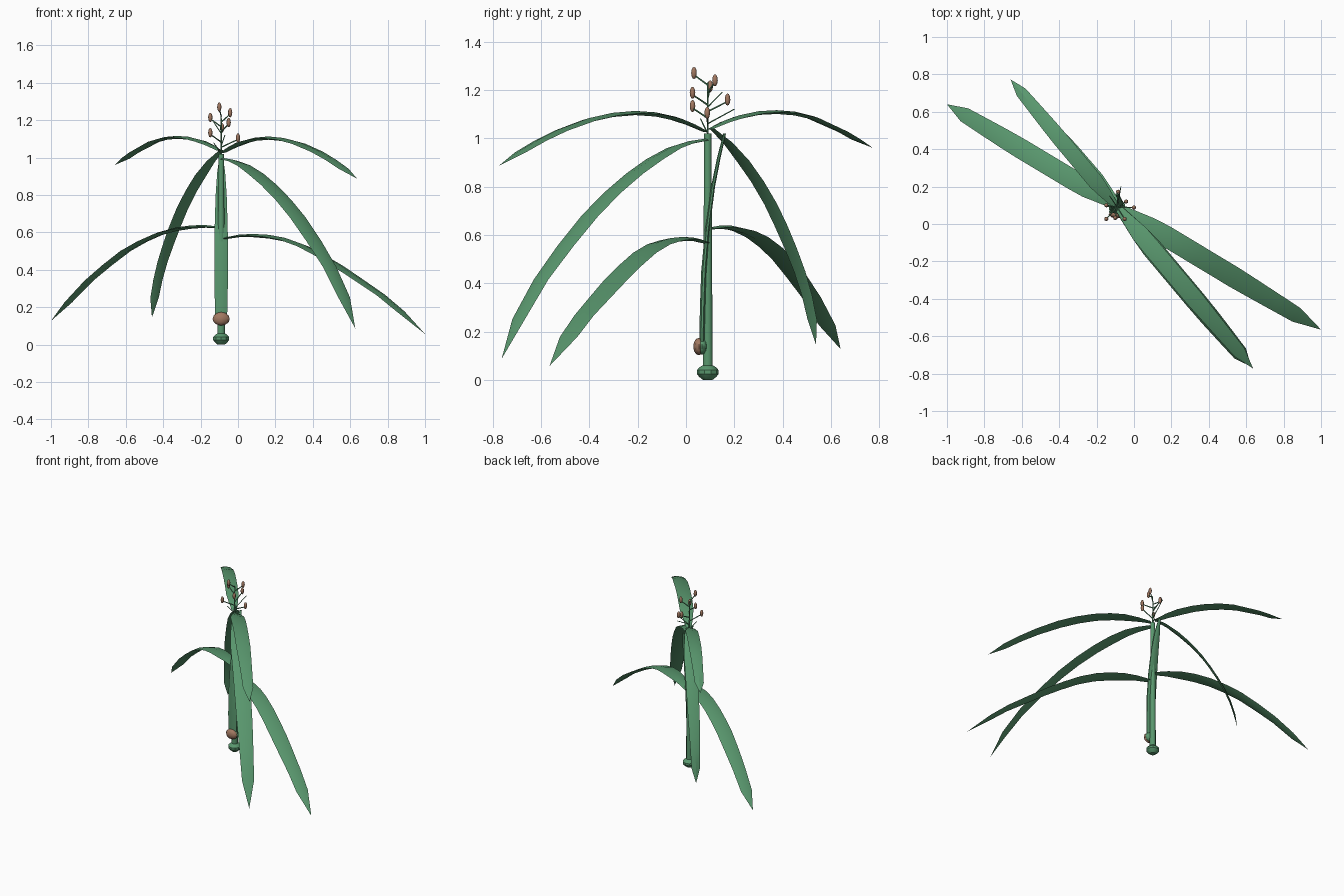
import bpy, bmesh, math
from mathutils import Vector, Matrix

if "Cube" in bpy.data.objects:
    bpy.data.objects.remove(bpy.data.objects["Cube"])


def material(name, rgb):
    m = bpy.data.materials.new(name)
    m.diffuse_color = (*rgb, 1)
    m.use_nodes = True
    m.node_tree.nodes["Principled BSDF"].inputs["Base Color"].default_value = m.diffuse_color
    return m


GREEN = material("leaf green", (0.10, 0.31, 0.155))
BROWN = material("anther brown", (0.36, 0.19, 0.12))
SX, SY = -0.09, 0.09          # stem axis


def finish(name, bm, mat, angle=50):
    bmesh.ops.recalc_face_normals(bm, faces=bm.faces)
    me = bpy.data.meshes.new(name)
    bm.to_mesh(me)
    bm.free()
    me.materials.append(mat)
    ob = bpy.data.objects.new(name, me)
    bpy.context.collection.objects.link(ob)
    bpy.context.view_layer.objects.active = ob
    ob.select_set(True)
    bpy.ops.object.shade_smooth_by_angle(angle=math.radians(angle))
    ob.select_set(False)
    return ob


def tube(name, sections, mat, sides=8, angle=50):
    """Upright loft: each section is (x, y, z, half width x, half width y)."""
    bm = bmesh.new()
    rings = []
    for x, y, z, rx, ry in sections:
        rings.append([bm.verts.new((x + rx * math.cos(a), y + ry * math.sin(a), z))
                      for a in (2 * math.pi * (i + 0.5) / sides for i in range(sides))])
    for a, b in zip(rings, rings[1:]):
        for i in range(sides):
            j = (i + 1) % sides
            bm.faces.new((a[i], a[j], b[j], b[i]))
    bm.faces.new(rings[0][::-1])
    bm.faces.new(rings[-1])
    return finish(name, bm, mat, angle)


def ellipsoid(name, centre, radii, mat):
    bm = bmesh.new()
    bmesh.ops.create_uvsphere(bm, u_segments=8, v_segments=6, radius=1,
                              matrix=Matrix.Translation(centre) @ Matrix.Diagonal((*radii, 1)))
    return finish(name, bm, mat, 60)


def rod(name, p, q, r, mat):
    p, q = Vector(p), Vector(q)
    d = q - p
    bm = bmesh.new()
    rot = d.to_track_quat('Z', 'Y').to_matrix().to_4x4()
    bmesh.ops.create_cone(bm, cap_ends=True, segments=5, radius1=r, radius2=r * 0.8,
                          depth=d.length, matrix=Matrix.Translation((p + q) / 2) @ rot)
    return finish(name, bm, mat)


def leaf(name, start, tip, arc, half):
    """Thin keeled blade arching outward; arc holds (fraction outward, height)."""
    s, t = Vector((*start, 0)), Vector((*tip, 0))
    side = (t - s).normalized().cross(Vector((0, 0, 1)))
    pts = [s.lerp(t, f) + Vector((0, 0, z)) for f, z in arc]
    run = [0]
    for a, b in zip(pts, pts[1:]):
        run.append(run[-1] + (b - a).length)
    bm = bmesh.new()
    rows = []
    for i, (p, r) in enumerate(zip(pts[:-1], run)):
        u = r / run[-1]
        w = half * (0.4 + 0.6 * min(1, u / 0.16)) * (1 - 0.32 * max(0, (u - 0.55) / 0.4))
        up = side.cross(pts[i + 1] - pts[max(i - 1, 0)]).normalized()
        rows.append([bm.verts.new(v) for v in (p - side * w - up * 0.13 * w, p + up * 0.003,
                                               p + side * w - up * 0.13 * w, p - up * 0.3 * w)])
    for a, b in zip(rows, rows[1:]):
        for i in range(4):
            j = (i + 1) % 4
            bm.faces.new((a[i], a[j], b[j], b[i]))
    end = bm.verts.new(pts[-1])
    for i in range(4):
        bm.faces.new((rows[-1][i], rows[-1][(i + 1) % 4], end))
    bm.faces.new(rows[0][::-1])
    return finish(name, bm, GREEN, 25)


# Stem and swollen foot
tube("stem", [(SX, SY, 0.04, 0.022, 0.022), (SX, SY, 0.55, 0.019, 0.019),
              (SX, SY, 1.02, 0.016, 0.016)], GREEN)
tube("foot", [(SX, SY, z, r, r) for z, r in
              ((0, 0.02), (0.012, 0.035), (0.025, 0.045), (0.04, 0.045),
               (0.052, 0.034), (0.06, 0.022))], GREEN, 10, 35)

# Long sheath hugging the stem, leaning back at the top
tube("sheath", [(SX, y, z, rx, ry) for y, z, rx, ry in
                ((0.066, 0.13, 0.034, 0.010), (0.068, 0.28, 0.038, 0.012),
                 (0.074, 0.45, 0.039, 0.012), (0.088, 0.62, 0.038, 0.010),
                 (0.112, 0.8, 0.032, 0.009), (0.136, 0.92, 0.023, 0.008),
                 (0.160, 1.02, 0.008, 0.006))], GREEN)

# Knob at the foot of the sheath, brown in front and green behind
ellipsoid("knob", (SX, 0.053, 0.138), (0.046, 0.023, 0.036), BROWN)
ellipsoid("knob_cup", (SX, 0.066, 0.138), (0.045, 0.024, 0.034), GREEN)

# Arching leaves
leaf("top_back_leaf", (-0.1, 0.1), (-0.66, 0.773),
     [(0, 1.04), (0.09, 1.07), (0.18, 1.092), (0.30, 1.109), (0.41, 1.113), (0.52, 1.107),
      (0.63, 1.089), (0.82, 1.03), (0.9, 0.998), (1, 0.96)], 0.042)
leaf("top_front_leaf", (-0.08, 0.08), (0.637, -0.773),
     [(0, 1.03), (0.07, 1.06), (0.15, 1.087), (0.24, 1.104), (0.34, 1.11), (0.45, 1.102),
      (0.565, 1.08), (0.7, 1.037), (0.8, 0.995), (0.9, 0.945), (1, 0.887)], 0.048)
leaf("front_drooping_leaf", (-0.08, 0.08), (0.627, -0.763),
     [(0, 0.995), (0.08, 0.985), (0.155, 0.965), (0.25, 0.92), (0.35, 0.86), (0.46, 0.78),
      (0.57, 0.685), (0.69, 0.56), (0.81, 0.42), (0.92, 0.255), (1, 0.087)], 0.055)
leaf("back_drooping_leaf", (-0.09, 0.11), (-0.46, 0.538),
     [(0, 1.04), (0.15, 0.985), (0.3, 0.91), (0.44, 0.825), (0.57, 0.73), (0.67, 0.64),
      (0.76, 0.55), (0.85, 0.45), (0.92, 0.35), (0.97, 0.25), (1, 0.145)], 0.041)
leaf("low_back_leaf", (-0.1, 0.1), (-1.0, 0.64),
     [(0, 0.628), (0.08, 0.636), (0.165, 0.635), (0.26, 0.623), (0.36, 0.598), (0.46, 0.558),
      (0.56, 0.507), (0.67, 0.43), (0.78, 0.345), (0.9, 0.23), (1, 0.127)], 0.054)
leaf("low_front_leaf", (-0.07, 0.08), (1.0, -0.565),
     [(0, 0.57), (0.07, 0.585), (0.14, 0.589), (0.22, 0.584), (0.3, 0.568), (0.39, 0.533),
      (0.48, 0.482), (0.57, 0.425), (0.66, 0.36), (0.78, 0.272), (0.88, 0.182), (1, 0.057)], 0.056)

# Flower head: thin axis, side stalks and anthers
rod("flower_axis", (SX, SY, 1.02), (SX, SY, 1.23), 0.004, GREEN)
tips = [(-0.10, 0.033, 1.27), (-0.042, 0.12, 1.24), (-0.148, 0.10, 1.215),
        (-0.05, 0.027, 1.188), (-0.085, 0.172, 1.16), (-0.148, 0.027, 1.133),
        (0.0, 0.088, 1.105)]
for i, (x, y, z) in enumerate(tips):
    rod(f"flower_stalk_{i}", (SX, SY, z - 0.05), (x, y, z - 0.008), 0.004, GREEN)
    ellipsoid(f"anther_{i}", (x, y, z), (0.0115, 0.0115, 0.025), BROWN)
for i, (x, y, z) in enumerate([(-0.13, 0.15, 1.19), (-0.07, 0.2, 1.12), (-0.13, 0.06, 1.08)]):
    rod(f"bare_stalk_{i}", (SX, SY, z - 0.06), (x, y, z), 0.003, GREEN)
